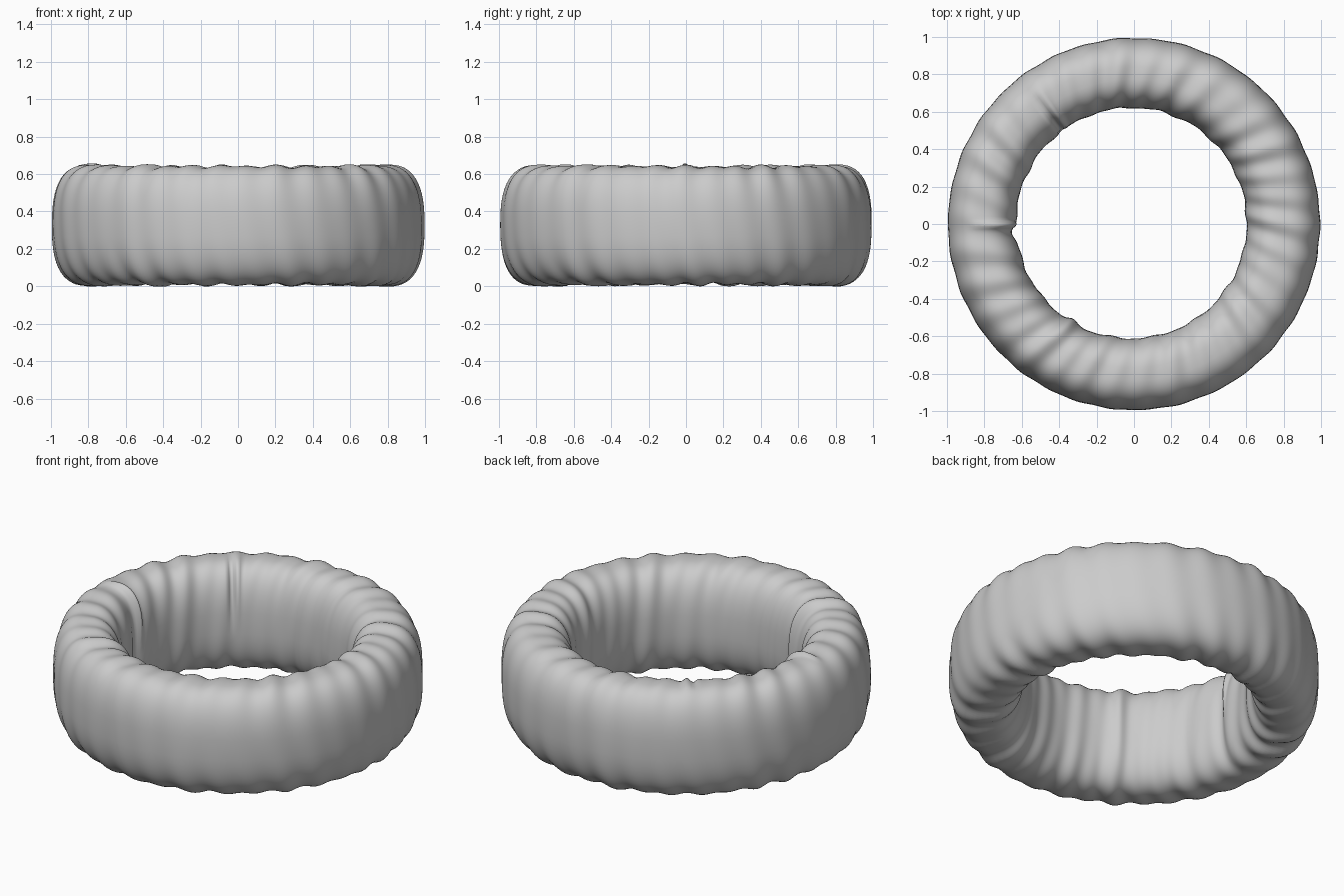
import bpy, bmesh
from math import sin, cos, pi, radians, exp, copysign

if "Cube" in bpy.data.objects:
    bpy.data.objects.remove(bpy.data.objects["Cube"])

SEG, PROF = 360, 56
HALF_H, MID_Z, OUTER, EXPO = 0.322, 0.325, 0.995, 2.6


def spow(v, p):
    return copysign(abs(v) ** p, v)


def bump(a, centre, width):
    d = (a - radians(centre) + pi) % (2 * pi) - pi
    return exp(-(d / width) ** 2)


def ring_point(a, t):
    # rounded-rectangle section, inner bore slightly uneven
    inner = 0.613 - 0.014 * cos(a) + 0.005 * sin(a)
    half_w = (OUTER - inner) / 2
    c, s = cos(t), sin(t)
    u, w = spow(c, 2 / EXPO), spow(s, 2 / EXPO)

    # gathered fabric ripples, strongest around the rims and slanted
    slant = a + 0.05 * w + 0.06 * u
    wave = (0.6 * sin(34 * slant + 0.8 * sin(3 * a))
            + 0.4 * sin(23 * slant + 1.3 * sin(2 * a)))
    rim = abs(s) ** 1.5
    strength = 0.003 + 0.010 * rim * (0.75 + 0.25 * sin(5 * a))
    d = strength * (wave - 0.6)

    # broad soft folds on the inside wall
    inside = max(0, -c)
    d += 0.004 * inside * sin(17 * a + 0.5 * w)

    # seam fold and pinched creases on the upper inner edge
    top_in = max(0, -c + 0.3) * max(0, s + 0.1)
    d += 0.040 * top_in * bump(a, 180.5, 0.022)
    d -= 0.022 * inside * bump(a, 184, 0.06)
    d += 0.022 * top_in * bump(a, 125, 0.020)
    d -= 0.035 * top_in * bump(a, 128, 0.022)
    d += 0.012 * inside * bump(a, 237, 0.05)

    # push along the section normal
    r = (OUTER + inner) / 2 + half_w * u + d * c
    z = MID_Z + HALF_H * w + d * s
    return (r * cos(a), r * sin(a), max(z, 0))


# Padded ring
bm = bmesh.new()
rows = [[bm.verts.new(ring_point(2 * pi * i / SEG, 2 * pi * j / PROF))
         for j in range(PROF)] for i in range(SEG)]
for i in range(SEG):
    for j in range(PROF):
        n, k = (i + 1) % SEG, (j + 1) % PROF
        bm.faces.new((rows[i][j], rows[n][j], rows[n][k], rows[i][k]))
bmesh.ops.recalc_face_normals(bm, faces=bm.faces)
mesh = bpy.data.meshes.new("padded_ring")
bm.to_mesh(mesh)
bm.free()
mesh.shade_smooth()
ring = bpy.data.objects.new("padded_ring", mesh)
bpy.context.collection.objects.link(ring)
